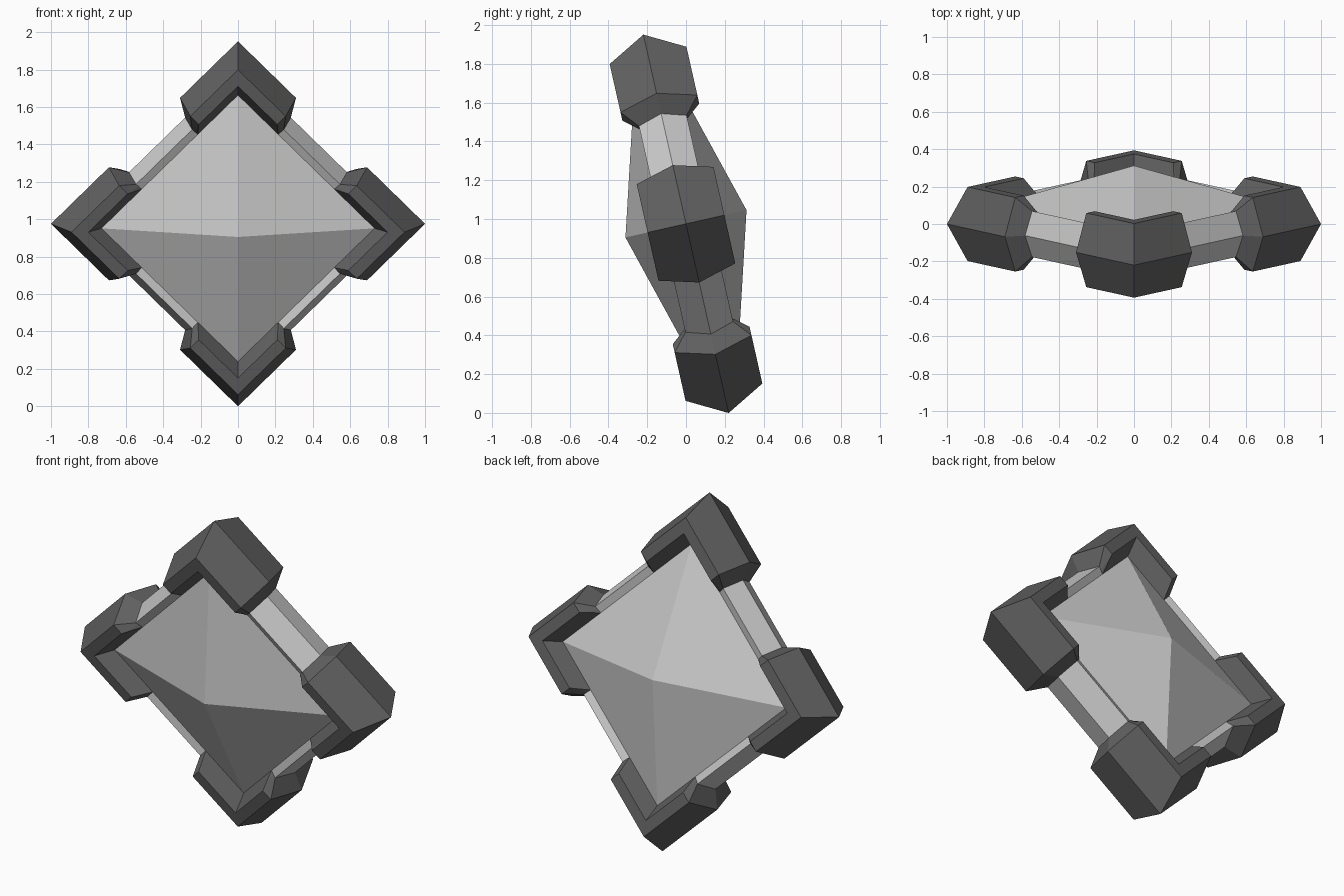
import bpy, math
from mathutils import Matrix

if "Cube" in bpy.data.objects:
    bpy.data.objects.remove(bpy.data.objects["Cube"])

TILT = Matrix.Translation((0, 0, 0.975)) @ Matrix.Rotation(math.radians(12.7), 4, 'X')

# Dark grey for the corner guards
DARK = bpy.data.materials.new("dark_grey")
DARK.diffuse_color = (0.12, 0.12, 0.12, 1)
DARK.use_nodes = True
DARK.node_tree.nodes["Principled BSDF"].inputs["Base Color"].default_value = DARK.diffuse_color

# Half profiles: (distance from centre measured at the corner, depth)
BAR = [(0.73, 0.11), (0.76, 0.118), (0.79, 0.126), (0.865, 0)]
CORNER = [(0.73, 0.11), (0.80, 0.203), (0.89, 0.203), (1.0, 0)]


def ring(half, s, side=1):
    """Profile on one diamond edge; s slides it towards the top corner."""
    profile = half + [(r, -n) for r, n in half[-2::-1]]
    pts = []
    for i, (r, n) in enumerate(profile):
        t = r if s is None else s           # None = mitre at the corner
        if s is not None and i in (0, len(profile) - 1):
            t = math.copysign(0.30, s)      # inner edge stays on the bar line
        pts.append((side * (r - t) / 2, n, (r + t) / 2))
    return pts


def add_object(name, verts, faces, turn=0, material=None):
    me = bpy.data.meshes.new(name)
    me.from_pydata(verts, [], faces)
    me.transform(TILT @ Matrix.Rotation(turn, 4, 'Y'))
    me.validate()
    if material:
        me.materials.append(material)
    ob = bpy.data.objects.new(name, me)
    bpy.context.collection.objects.link(ob)
    bpy.context.view_layer.objects.active = ob
    ob.select_set(True)
    bpy.ops.object.mode_set(mode='EDIT')
    bpy.ops.mesh.select_all(action='SELECT')
    bpy.ops.mesh.normals_make_consistent(inside=False)
    bpy.ops.object.mode_set(mode='OBJECT')
    ob.select_set(False)


def loft(name, rings, turn, material=None):
    n = len(rings[0])
    verts = [p for r in rings for p in r]
    faces = [(k * n + i, k * n + (i + 1) % n, (k + 1) * n + (i + 1) % n, (k + 1) * n + i)
             for k in range(len(rings) - 1) for i in range(n)]
    # close the end rings
    faces += [tuple(range(n)), tuple(range(len(verts) - n, len(verts)))]
    add_object(name, verts, faces, turn, material)


# Corner guards and connecting bars, four of each
for q in range(4):
    turn = q * math.pi / 2
    loft(f"corner_guard_{q + 1}",
         [ring(BAR, 0.30), ring(CORNER, 0.38), ring(CORNER, None),
          ring(CORNER, 0.38, -1), ring(BAR, 0.30, -1)], turn, DARK)
    loft(f"edge_bar_{q + 1}", [ring(BAR, 0.30), ring(BAR, -0.30)], turn)

# Faceted core: a shallow pyramid on the front and on the back
R, D, PEAK = 0.73, 0.11, 0.32
square = [(R, 0), (0, R), (-R, 0), (0, -R)]
verts = [(x, -D, z) for x, z in square] + [(x, D, z) for x, z in square]
verts += [(0, -PEAK, 0), (0, PEAK, 0)]
faces = []
for i in range(4):
    j = (i + 1) % 4
    faces += [(i, j, 8), (4 + j, 4 + i, 9), (i, 4 + i, 4 + j, j)]
add_object("faceted_core", verts, faces)
